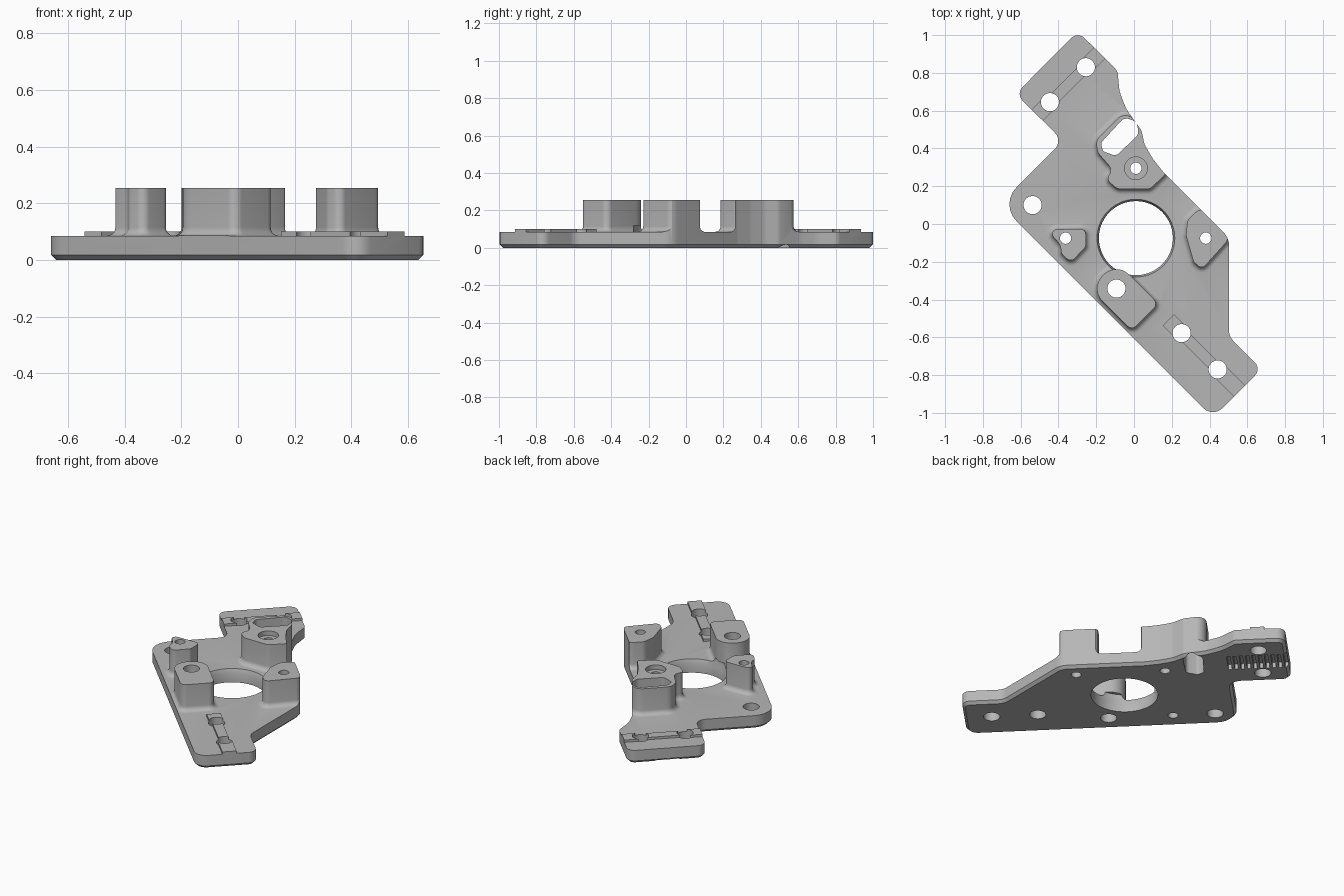
import bpy, bmesh, math
from mathutils import Vector, Matrix

cube = bpy.data.objects.get("Cube")
if cube:
    bpy.data.objects.remove(cube, do_unlink=True)

metal = bpy.data.materials.new("light grey")
metal.use_nodes = True
GREY = (0.47, 0.47, 0.47, 1)
metal.diffuse_color = GREY
metal.node_tree.nodes["Principled BSDF"].inputs["Base Color"].default_value = GREY

TOP, BOSS_TOP, STRIP_TOP, FILLET = 0.085, 0.255, 0.1, 0.03


def rounded(corners, steps=6):
    """Counter-clockwise outline from (x, y, radius) corners."""
    out, n = [], len(corners)
    for i, (x, y, r) in enumerate(corners):
        p = Vector((x, y))
        a = Vector(corners[i - 1][:2]) - p
        b = Vector(corners[(i + 1) % n][:2]) - p
        half = a.angle(b) / 2
        if r == 0 or half > 1.55:
            out.append(p)
            continue
        t = min(r / math.tan(half), 0.47 * min(a.length, b.length))
        r = t * math.tan(half)
        a.normalize()
        b.normalize()
        centre = p + (a + b).normalized() * (r / math.sin(half))
        v0, v1 = p + a * t - centre, p + b * t - centre
        turn = math.atan2(v0.x * v1.y - v0.y * v1.x, v0.dot(v1))
        for k in range(steps + 1):
            out.append(centre + Matrix.Rotation(turn * k / steps, 2) @ v0)
    return out


def circle(x, y, r, n=40):
    return [Vector((x + r * math.cos(math.tau * i / n), y + r * math.sin(math.tau * i / n)))
            for i in range(n)]


def grow(pts, d):
    """Offset an outline outwards by d."""
    out, n = [], len(pts)
    for i, p in enumerate(pts):
        a = (p - pts[i - 1]).normalized()
        b = (pts[(i + 1) % n] - p).normalized()
        na, nb = Vector((a.y, -a.x)), Vector((b.y, -b.x))
        out.append(p + (na + nb) * (d / max(0.3, 1 + na.dot(nb))))
    return out


def loft(name, pts, levels):
    """Solid from an outline repeated at (height, offset) levels."""
    bm = bmesh.new()
    rings = [[bm.verts.new((p.x, p.y, z)) for p in grow(pts, d)] for z, d in levels]
    n = len(pts)
    for lo, hi in zip(rings, rings[1:]):
        for i in range(n):
            j = (i + 1) % n
            bm.faces.new((lo[i], lo[j], hi[j], hi[i]))
    bm.faces.new(rings[0][::-1])
    bm.faces.new(rings[-1])
    bmesh.ops.recalc_face_normals(bm, faces=bm.faces)
    mesh = bpy.data.meshes.new(name)
    bm.to_mesh(mesh)
    bm.free()
    mesh.materials.append(metal)
    ob = bpy.data.objects.new(name, mesh)
    bpy.context.collection.objects.link(ob)
    return ob


def combine(ob, other, operation):
    """Apply a boolean and remove the helper."""
    mod = ob.modifiers.new("cut", 'BOOLEAN')
    mod.operation, mod.object, mod.solver = operation, other, 'EXACT'
    bpy.context.view_layer.update()
    mesh = bpy.data.meshes.new_from_object(ob.evaluated_get(bpy.context.evaluated_depsgraph_get()))
    ob.modifiers.clear()
    ob.data = mesh
    bpy.data.objects.remove(other, do_unlink=True)


def tilted_box(centre, axis, u0, u1, v0, v1):
    """Rectangle corners along a diagonal axis."""
    c, u = Vector(centre), Vector(axis).normalized()
    v = Vector((-u.y, u.x))
    return [c + u * s + v * t for s, t in ((u0, v0), (u1, v0), (u1, v1), (u0, v1))]


# Slab, later trimmed to the plate outline
body = loft("mounting_plate", tilted_box((0, 0), (1, 0), -1.5, 1.5, -1.5, 1.5),
            [(-0.1, 0), (TOP, 0)])

# Bosses with filleted feet
left_boss = rounded([(-0.46, -0.03, .03), (-0.39, -0.11, .06), (-0.385, -0.155, .03),
                     (-0.335, -0.205, .03), (-0.255, -0.12, .03), (-0.255, -0.025, .03)])
right_boss = rounded([(0.355, 0.09, .04), (0.283, 0.02, .05), (0.275, -0.06, .05),
                      (0.315, -0.2, .04), (0.36, -0.24, .04), (0.495, -0.09, .04),
                      (0.495, -0.045, .04)])
long_boss = rounded([(p.x, p.y, r) for p, r in zip(
    tilted_box((-0.093, -0.342), (1, -1), -0.1, 0.215, -0.1, 0.1), (.1, .035, .035, .1))], 10)
slot_boss = rounded([(-0.045, 0.6, .06), (-0.205, 0.44, .07), (-0.19, 0.375, .05),
                     (-0.115, 0.29, .06), (-0.145, 0.235, .03), (-0.09, 0.185, .05),
                     (0.085, 0.185, .04), (0.175, 0.27, .02), (0.105, 0.345, .1),
                     (0.056, 0.43, .1), (0.045, 0.51, .05)])
feet = [(TOP + FILLET * (1 - math.cos(a)), FILLET * (1 - math.sin(a)))
        for a in (math.pi / 2 * k / 5 for k in range(6))]
for pts in (left_boss, right_boss, long_boss, slot_boss):
    combine(body, loft("boss", pts, [(0.04, FILLET)] + feet + [(BOSS_TOP, 0)]), 'UNION')

# Raised rail strips: narrow middle, wide ends
for centre, axis, start, end in (((-0.35, 0.7375), (1, 1), -0.27, 0.27),
                                 ((0.3475, -0.674), (1, -1), -0.235, 0.32)):
    for u0, u1, w in ((start, -0.145, .042), (-0.145, 0.145, .03), (0.145, end, .042)):
        combine(body, loft("strip", tilted_box(centre, axis, u0, u1, -w, w),
                           [(0.05, 0), (STRIP_TOP, 0)]), 'UNION')

# Trim everything to the plate outline, with a chamfered underside
outline = rounded([
    (-0.2975, 1.02, .05), (-0.626, 0.689, .05), (-0.376, 0.44, .06), (-0.7115, 0.1045, .125),
    (0.418, -1.025, .07), (0.675, -0.768, .05), (0.503, -0.596, .08), (0.503, -0.073, .1),
    (0.155, 0.275, .04), (0.1, 0.345, .1), (0.056, 0.42, .1), (0.04, 0.495, .05),
    (-0.04, 0.607, .2), (-0.077, 0.7, .2), (-0.087, 0.81, .05)])
combine(body, loft("trim", outline, [(0, -0.017), (0.017, 0), (0.4, 0)]), 'INTERSECT')

# Central opening, slightly flared towards the top
combine(body, loft("opening", circle(0.01, -0.075, 0.196, 72),
                   [(-0.1, 0), (0.06, 0), (TOP, 0.01), (0.12, 0.01)]), 'DIFFERENCE')

# Screw holes
for x, y, r in ((-0.445, 0.645, .048), (-0.255, 0.83, .048), (0.252, -0.578, .048),
                (0.443, -0.77, .048), (-0.537, 0.1, .048), (-0.093, -0.342, .048),
                (-0.362, -0.075, .03), (0.38, -0.075, .03), (0.01, 0.295, .03)):
    combine(body, loft("hole", circle(x, y, r), [(-0.1, 0), (0.4, 0)]), 'DIFFERENCE')
combine(body, loft("counterbore", circle(0.01, 0.295, 0.06), [(0.225, 0), (0.4, 0)]), 'DIFFERENCE')

# Slot through the upper boss
slot = rounded([(-0.05, 0.565, .04), (-0.175, 0.43, .03), (-0.165, 0.385, .02),
                (-0.095, 0.36, .03), (0.025, 0.475, .04), (0.015, 0.54, .04)])
combine(body, loft("slot", slot, [(-0.1, 0), (0.4, 0)]), 'DIFFERENCE')

# Belt-tooth grooves under the upper arm
for k in range(10):
    w = 0.575 + 0.037 * k
    teeth = tilted_box((0.194, 0.194), (1, 1), -0.075, 0.075, w, w + 0.02)
    combine(body, loft("groove", teeth, [(-0.1, 0), (0.035, 0)]), 'DIFFERENCE')

body.data.materials.clear()
body.data.materials.append(metal)
bpy.context.view_layer.objects.active = body
body.select_set(True)
bpy.ops.object.shade_smooth_by_angle(angle=math.radians(28))
